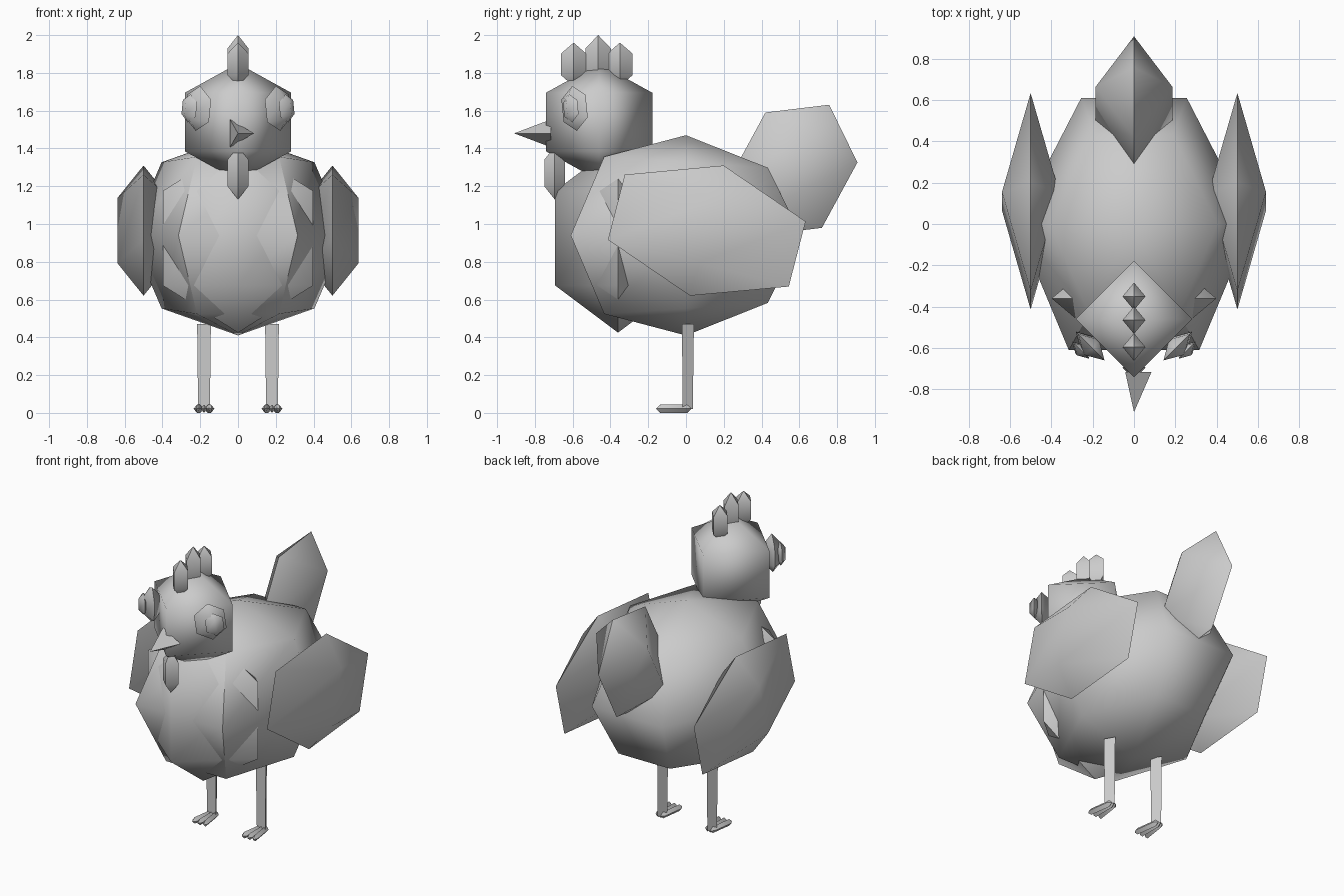
import bpy, bmesh
from math import radians, sin, cos, tau
from mathutils import Euler, Vector

cube = bpy.data.objects.get("Cube")
if cube:
    bpy.data.objects.remove(cube, do_unlink=True)

GREY = (0.6, 0.6, 0.6, 1)
mat = bpy.data.materials.new("plain_grey")
mat.use_nodes = True
mat.diffuse_color = GREY
mat.node_tree.nodes["Principled BSDF"].inputs["Base Color"].default_value = GREY


def gem(name, loc, size, rot=(0, 0, 0), sides=4, ring=0.5, angle=60, rings=None, taper=0):
    """Coarse ellipsoid lathed around z; size holds its three radii."""
    rings = rings or [(0.866, -ring), (0.866, ring)]
    bm = bmesh.new()
    loops = [[bm.verts.new((r * cos(tau * i / sides), r * sin(tau * i / sides), z))
              for i in range(sides)] for r, z in rings]
    low, high = bm.verts.new((0, 0, -1)), bm.verts.new((0, 0, 1))
    for i in range(sides):
        j = (i + 1) % sides
        bm.faces.new((low, loops[0][j], loops[0][i]))
        bm.faces.new((high, loops[-1][i], loops[-1][j]))
        for a, b in zip(loops, loops[1:]):
            bm.faces.new((a[i], a[j], b[j], b[i]))
    turn = Euler([radians(a) for a in rot]).to_matrix()
    for v in bm.verts:
        p = Vector([c * s for c, s in zip(v.co, size)])
        k = 1 - taper * p.y
        p.x, p.z = p.x * k, p.z * k
        v.co = turn @ p + Vector(loc)
    return finish(name, bm, angle)


def prism(name, base, tip, r1, r2, start):
    """Three-sided cone or post between two points."""
    bm = bmesh.new()
    axis = Vector(tip) - Vector(base)
    ends = []
    for centre, r in ((base, r1), (tip, r2)):
        ring = []
        for i in range(3):
            a = radians(start) + tau * i / 3
            flat = (cos(a), 0, sin(a)) if abs(axis.y) > abs(axis.z) else (cos(a), sin(a), 0)
            ring.append(bm.verts.new(Vector(centre) + r * Vector(flat)))
        ends.append(ring)
    for ring in ends:
        bm.faces.new(ring)
    for i in range(3):
        j = (i + 1) % 3
        bm.faces.new((ends[0][i], ends[0][j], ends[1][j], ends[1][i]))
    bmesh.ops.remove_doubles(bm, verts=bm.verts[:], dist=0.0005)
    return finish(name, bm, 30)


def finish(name, bm, angle):
    bmesh.ops.recalc_face_normals(bm, faces=bm.faces[:])
    mesh = bpy.data.meshes.new(name)
    bm.to_mesh(mesh)
    bm.free()
    mesh.materials.append(mat)
    obj = bpy.data.objects.new(name, mesh)
    bpy.context.collection.objects.link(obj)
    bpy.ops.object.select_all(action='DESELECT')
    obj.select_set(True)
    bpy.context.view_layer.objects.active = obj
    bpy.ops.object.shade_smooth_by_angle(angle=radians(angle))
    return obj


# Body, chest, head and tail
gem("body", (0, 0, 0.94), (0.57, 0.705, 0.53), sides=6, taper=0.174,
    rings=[(0.71, -0.73), (1, 0), (0.71, 0.73)])
gem("chest", (0, -0.36, 0.925), (0.46, 0.385, 0.5))
gem("head", (0, -0.46, 1.54), (0.325, 0.325, 0.31))
gem("tail", (0, 0.57, 1.285), (0.214, 0.32, 0.394), rot=(-28.5, 0, 0))

# Comb, wattle and beak
for name, y, z, h in (("front", -0.595, 1.845, 0.115), ("middle", -0.465, 1.86, 0.14),
                      ("back", -0.35, 1.845, 0.115)):
    gem(name + "_comb", (0, y, z), (0.064, 0.077, h))
gem("wattle", (0, -0.695, 1.27), (0.064, 0.064, 0.14))
prism("beak", (0, -0.715, 1.48), (0, -0.91, 1.48), 0.085, 0, 0)

# Paired parts
for side, s in (("left", 1), ("right", -1)):
    gem(side + "_wing", (s * 0.5, 0.11, 0.965), (0.16, 0.571, 0.356), rot=(-14.5, 0, 0))
    gem(side + "_eye", (s * 0.212, -0.59, 1.612), (0.06, 0.105, 0.12), rot=(8, 0, -45 * s))
    gem(side + "_pupil", (s * 0.258, -0.61, 1.612), (0.035, 0.062, 0.075), rot=(8, 0, -45 * s))
    prism(side + "_leg", (s * 0.18, 0, 0.02), (s * 0.18, 0, 0.47), 0.036, 0.042, 90)
    for toe, t in (("inner", -1), ("middle", 0), ("outer", 1)):
        gem(f"{side}_{toe}_toe", (s * (0.18 + 0.028 * t), -0.065, 0.022),
            (0.02, 0.025, 0.095), rot=(90, 0, s * t * 8), ring=0.75)
